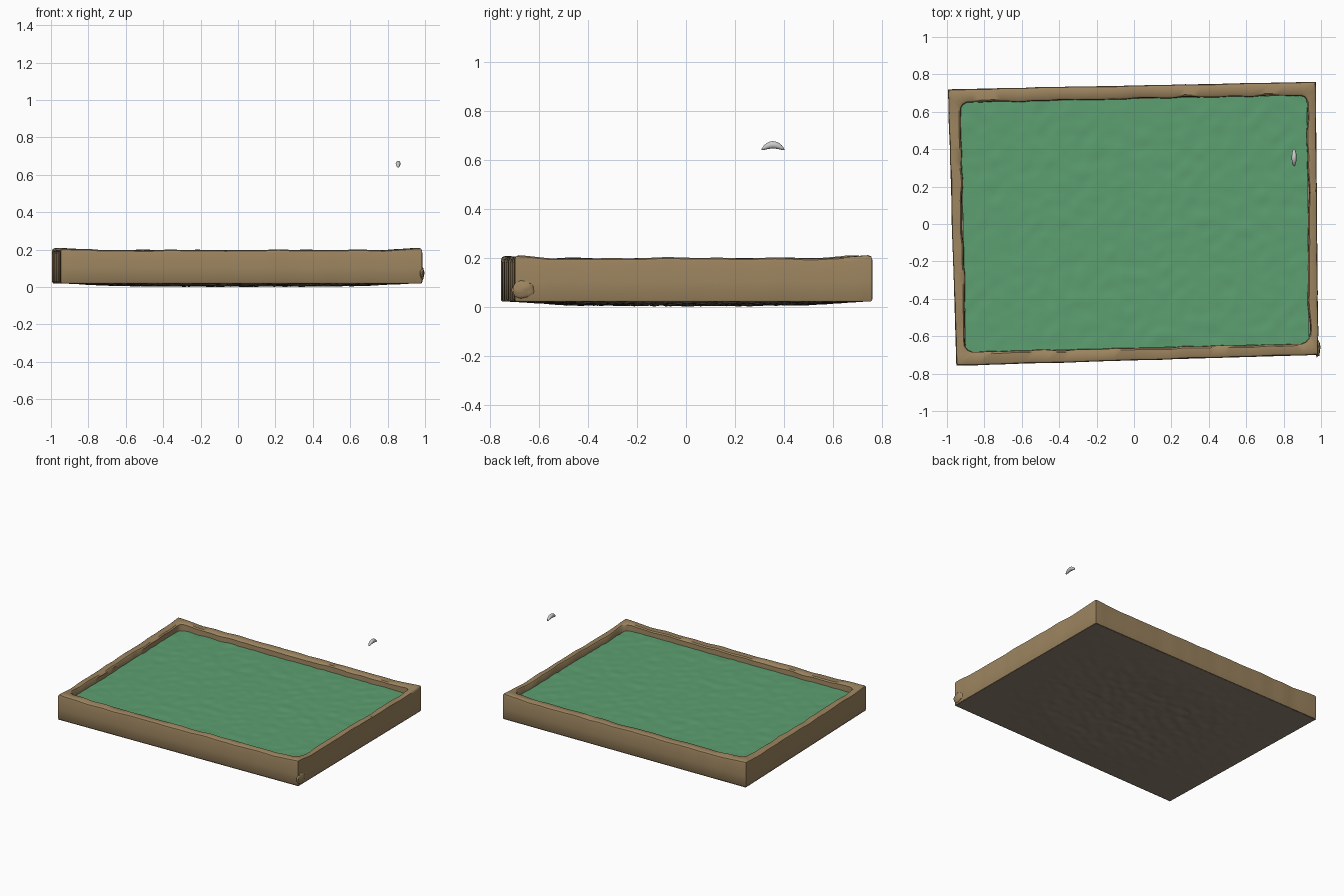
import bpy, bmesh, math
from mathutils import Vector, noise

if "Cube" in bpy.data.objects:
    bpy.data.objects.remove(bpy.data.objects["Cube"])

OUTER = [Vector(p) for p in ((-0.95, -0.757), (0.985, -0.70), (0.972, 0.76), (-0.994, 0.72))]
INNER = [Vector(p) for p in ((-0.90, -0.685), (0.935, -0.64), (0.925, 0.69), (-0.928, 0.65))]


def material(name, color):
    m = bpy.data.materials.new(name)
    m.diffuse_color = (*color, 1)
    m.use_nodes = True
    m.node_tree.nodes["Principled BSDF"].inputs["Base Color"].default_value = m.diffuse_color
    return m


def finish(name, bm, mat=None, angle=40):
    bmesh.ops.recalc_face_normals(bm, faces=bm.faces)
    me = bpy.data.meshes.new(name)
    bm.to_mesh(me)
    bm.free()
    ob = bpy.data.objects.new(name, me)
    bpy.context.collection.objects.link(ob)
    if mat:
        me.materials.append(mat)
    bpy.ops.object.select_all(action='DESELECT')
    ob.select_set(True)
    bpy.context.view_layer.objects.active = ob
    bpy.ops.object.shade_smooth_by_angle(angle=math.radians(angle))
    return ob


def bilinear(c, u, v):
    return c[0].lerp(c[1], u).lerp(c[3].lerp(c[2], u), v)


def rounded(u, v, r):
    # pull points of the unit square's border onto rounded corners
    p = Vector((u, v))
    core = Vector((min(max(u, r), 1 - r), min(max(v, r), 1 - r)))
    d = p - core
    return core + d.normalized() * min(d.length, r) if d.length else p


def wobble(x, y, z, freq, amp):
    return noise.noise(Vector((x, y, z)) * freq) * amp


def sheet(name, corners, nx, ny, height, mat):
    bm = bmesh.new()
    rows = []
    for j in range(ny + 1):
        row = []
        for i in range(nx + 1):
            u, v = i / nx, j / ny
            x, y = bilinear(corners, u, v)
            row.append(bm.verts.new((x, y, height(u, v, x, y))))
        rows.append(row)
    for j in range(ny):
        for i in range(nx):
            bm.faces.new((rows[j][i], rows[j][i + 1], rows[j + 1][i + 1], rows[j + 1][i]))
    return finish(name, bm, mat)


wood = material("wood", (0.335, 0.232, 0.115))
felt = material("green_felt", (0.108, 0.35, 0.165))
dark = material("dark_underside", (0.275, 0.22, 0.162))

# wooden frame: a wall profile (inset, height) swept round the skewed rectangle
PROFILE = [(0.08, 0.020), (0.0, 0.028), (0.0, 0.10), (0.0, 0.182), (0.05, 0.193),
           (0.2, 0.198), (0.85, 0.196), (0.98, 0.188), (1.02, 0.14)]
N = 48
border = []
for k in range(4):
    a, b = [Vector(((0, 0), (1, 0), (1, 1), (0, 1))[q % 4]) for q in (k, k + 1)]
    border += [a.lerp(b, i / N) for i in range(N)]
bm = bmesh.new()
rings = []
for uv in border:
    ring = []
    near = max(0, abs(uv.x - 0.5) + abs(uv.y - 0.5) - 0.9) / 0.1
    for t, z in PROFILE:
        p = rounded(uv.x, uv.y, 0.002 + 0.025 * t)
        q = bilinear(OUTER, *p).lerp(bilinear(INNER, *p), t)
        amp = 0.004 + 0.014 * max(0, t - 0.5)
        x = q.x + wobble(q.x, q.y, 1.3, 9, amp)
        y = q.y + wobble(q.x, q.y, 7.1, 9, amp)
        top = 1 if z > 0.18 else 0
        ring.append(bm.verts.new((x, y, z + top * (0.01 * near + wobble(q.x, q.y, 3, 7, 0.006)))))
    rings.append(ring)
for r1, r2 in zip(rings, rings[1:] + rings[:1]):
    for i in range(len(PROFILE) - 1):
        bm.faces.new((r1[i], r2[i], r2[i + 1], r1[i + 1]))
finish("wooden_frame", bm, wood)

# lightly dimpled felt bed
sheet("felt_bed", INNER, 90, 66,
      lambda u, v, x, y: 0.155 + wobble(x, y, 0, 16, 0.004), felt)

# underside, sagging and pitted towards the middle
def underside(u, v, x, y):
    mid = math.sin(math.pi * u) * math.sin(math.pi * v)
    return max(0, 0.021 - 0.014 * min(1, 2 * mid) + mid * wobble(x * 0.6, y, 0, 26, 0.012))

sheet("underside", OUTER, 90, 66, underside, dark)

# worn lump low on the front right corner
bm = bmesh.new()
bmesh.ops.create_icosphere(bm, subdivisions=3, radius=1)
for v in bm.verts:
    k = 1 + wobble(*v.co, 2, 0.2)
    v.co = Vector((0.982 + 0.014 * v.co.x * k, -0.665 + 0.045 * v.co.y * k,
                   0.07 + 0.036 * v.co.z * k))
finish("corner_lump", bm, wood)

# small floating crescent: tapered arch in the y-z plane
bm = bmesh.new()
S, M = 16, 12
loops = []
for i in range(S + 1):
    s = -1 + 2 * i / S
    fat = max(0.08, math.sqrt(max(0, 1 - s * s)))
    y, z = 0.355 + 0.047 * s, 0.660 - 0.019 * s * s
    loops.append([bm.verts.new((0.856 + 0.013 * fat * math.cos(2 * math.pi * j / M), y,
                                z + 0.015 * fat * math.sin(2 * math.pi * j / M)))
                  for j in range(M)])
for l1, l2 in zip(loops, loops[1:]):
    for j in range(M):
        bm.faces.new((l1[j], l1[(j + 1) % M], l2[(j + 1) % M], l2[j]))
bm.faces.new(loops[0])
bm.faces.new(loops[-1])
finish("floating_crescent", bm)
